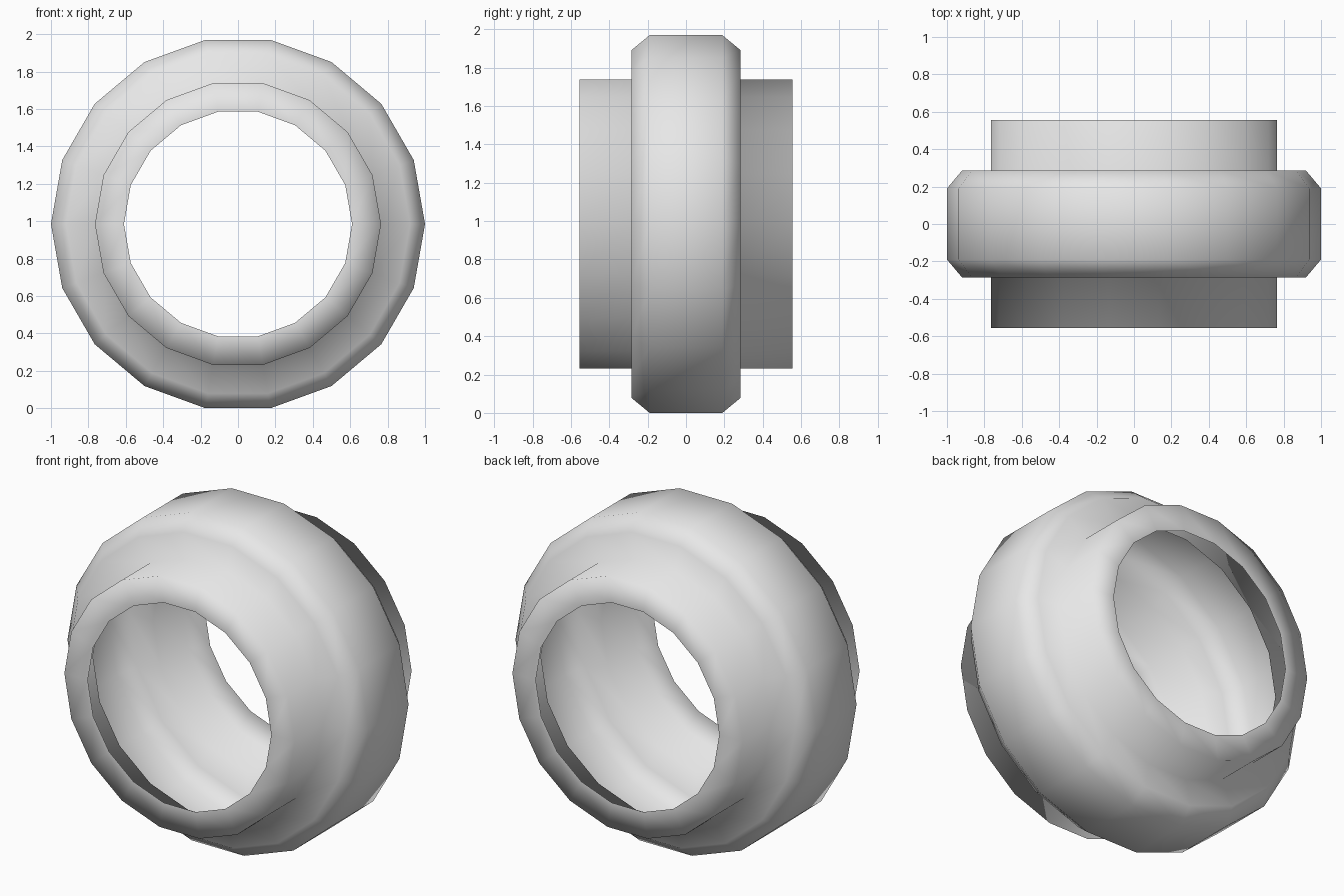
import bpy, bmesh
from math import cos, sin, tau, pi

if "Cube" in bpy.data.objects:
    bpy.data.objects.remove(bpy.data.objects["Cube"], do_unlink=True)

SIDES = 18
CENTRE_Z = cos(pi / SIDES)  # flat side rests on the floor

# Half profile as (radius, y): open lip, collar, shoulder, chamfered tread
half = [(0.61, -0.555), (0.765, -0.555), (0.765, -0.285), (0.92, -0.285), (1.0, -0.19)]
profile = half + [(r, -y) for r, y in reversed(half)]

# Plain grey material
grey = bpy.data.materials.new("plain_grey")
grey.use_nodes = True
colour = (0.8, 0.8, 0.8, 1.0)
grey.diffuse_color = colour
for node in grey.node_tree.nodes:
    if node.type == "BSDF_PRINCIPLED":
        node.inputs["Base Color"].default_value = colour

# Open shell spun around the y axis
bm = bmesh.new()
rings = []
for r, y in profile:
    rings.append([bm.verts.new((r * cos(tau * i / SIDES), y,
                                CENTRE_Z + r * sin(tau * i / SIDES)))
                  for i in range(SIDES)])
for a, b in zip(rings, rings[1:]):
    for i in range(SIDES):
        j = (i + 1) % SIDES
        face = bm.faces.new((a[i], b[i], b[j], a[j]))
        face.smooth = True

# Make the front lip face forward, and the rest follow it
bm.normal_update()
bm.faces.ensure_lookup_table()
if bm.faces[0].normal.y > 0:
    bmesh.ops.reverse_faces(bm, faces=bm.faces[:])

mesh = bpy.data.meshes.new("collared_ring")
bm.to_mesh(mesh)
bm.free()
mesh.materials.append(grey)
ring = bpy.data.objects.new("collared_ring", mesh)
bpy.context.collection.objects.link(ring)
